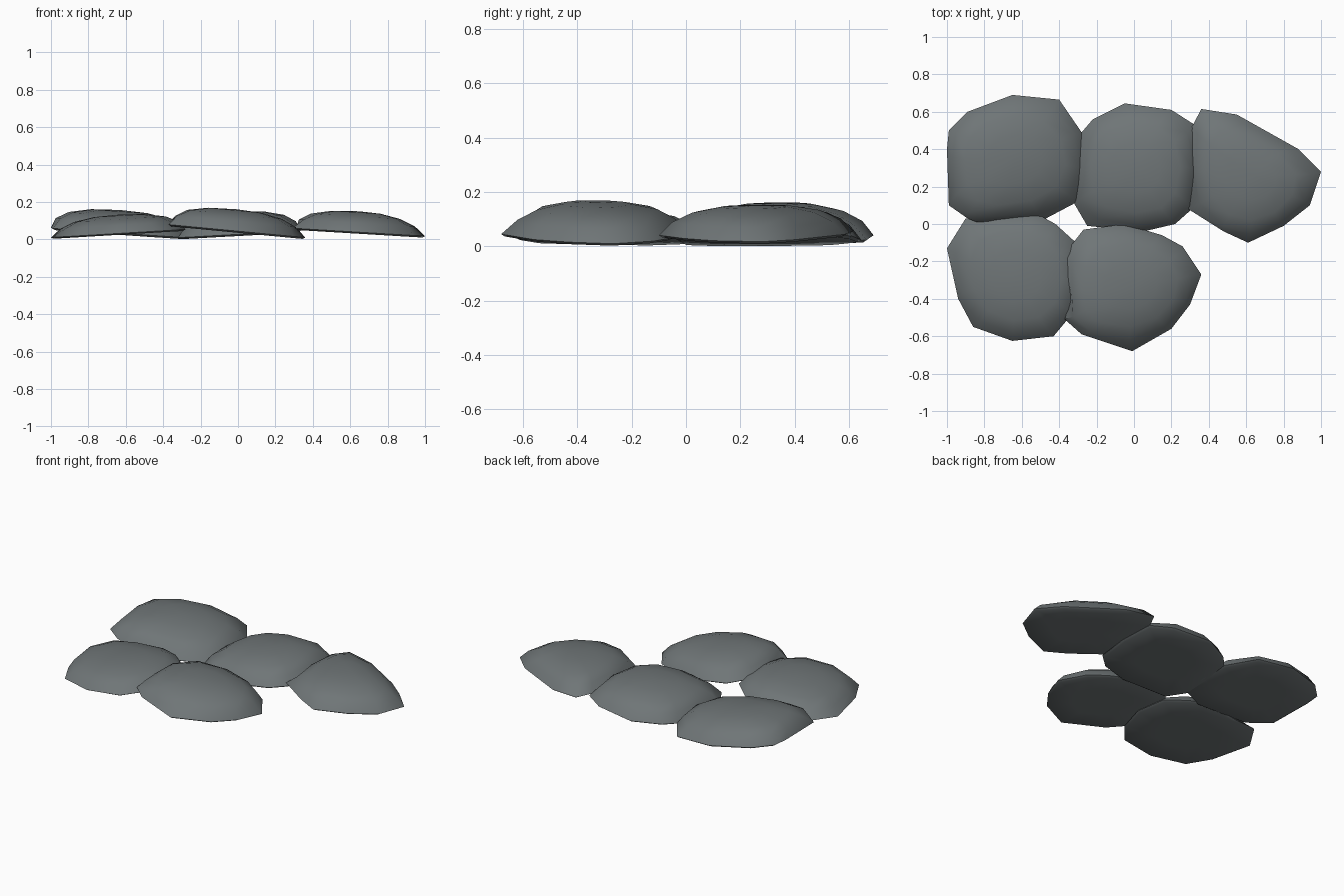
import bpy, bmesh

if "Cube" in bpy.data.objects:
    bpy.data.objects.remove(bpy.data.objects["Cube"])

slate = bpy.data.materials.new("slate grey")
slate.diffuse_color = (0.16, 0.18, 0.185, 1)
slate.use_nodes = True
slate.node_tree.nodes["Principled BSDF"].inputs["Base Color"].default_value = slate.diffuse_color

# (scale of outline, height share, corner rounding passes) from underside to crown
RINGS = [(0.5, 0.0, 0), (0.96, 0.0, 0), (1.0, 0.07, 0), (0.94, 0.48, 1),
         (0.77, 0.77, 2), (0.45, 0.95, 3)]


def rounded(points, passes):
    """Soften the corners of a closed outline."""
    for _ in range(passes):
        n = len(points)
        points = [tuple(0.6 * points[i][k] + 0.2 * (points[i - 1][k] + points[(i + 1) % n][k])
                        for k in (0, 1)) for i in range(n)]
    return points


def stone(name, outline, base, tilt_x, tilt_y, thick):
    """Flat paving stone lofted from its outline, tilted by slopes in x and y."""
    cx = (min(p[0] for p in outline) + max(p[0] for p in outline)) / 2
    cy = (min(p[1] for p in outline) + max(p[1] for p in outline)) / 2
    bm = bmesh.new()

    def vert(x, y, share):
        z = base + tilt_x * (x - cx) + tilt_y * (y - cy) + thick * share
        return bm.verts.new((x, y, max(z, 0.0)))

    rings = [[vert(cx + (x - cx) * s, cy + (y - cy) * s, h) for x, y in rounded(outline, r)]
             for s, h, r in RINGS]
    n = len(outline)
    for low, high in zip(rings, rings[1:]):
        for i in range(n):
            j = (i + 1) % n
            bm.faces.new((low[i], low[j], high[j], high[i]))
    # underside and crown fans
    bottom, top = vert(cx, cy, 0.0), vert(cx, cy, 1.0)
    for i in range(n):
        j = (i + 1) % n
        bm.faces.new((bottom, rings[0][j], rings[0][i]))
        bm.faces.new((top, rings[-1][i], rings[-1][j]))
    bmesh.ops.recalc_face_normals(bm, faces=bm.faces)
    mesh = bpy.data.meshes.new(name)
    bm.to_mesh(mesh)
    bm.free()
    mesh.materials.append(slate)
    ob = bpy.data.objects.new(name, mesh)
    bpy.context.collection.objects.link(ob)
    bpy.ops.object.select_all(action='DESELECT')
    ob.select_set(True)
    bpy.context.view_layer.objects.active = ob
    bpy.ops.object.shade_smooth_by_angle(angle=0.87)


# Back row
stone("back_left_stone",
      [(-1, .40), (-.99, .10), (-.89, .03), (-.84, .01), (-.47, .03), (-.30, .12),
       (-.26, .30), (-.28, .49), (-.40, .665), (-.65, .69), (-.89, .60), (-.99, .50)],
      0.027, -0.07, 0.01, 0.13)
stone("back_middle_stone",
      [(-.31, .30), (-.32, .11), (-.25, -.01), (.05, -.04), (.22, .0), (.31, .08),
       (.335, .30), (.325, .53), (.20, .61), (-.05, .645), (-.22, .56), (-.28, .49)],
      0.018, 0.055, 0.0, 0.13)
stone("back_right_stone",
      [(.31, .30), (.29, .08), (.48, -.04), (.61, -.10), (.80, -.01), (.94, .10),
       (1, .28), (.88, .40), (.55, .585), (.36, .615), (.31, .52)],
      0.03, -0.06, 0.0, 0.12)
# Front row
stone("front_left_stone",
      [(-1, -.13), (-.94, -.40), (-.86, -.55), (-.65, -.625), (-.43, -.60), (-.33, -.48),
       (-.28, -.30), (-.31, -.10), (-.42, .0), (-.52, .055), (-.75, .03), (-.90, .03)],
      0.024, 0.06, 0.0, 0.108)
stone("front_middle_stone",
      [(-.38, -.17), (-.34, -.40), (-.37, -.51), (-.28, -.59), (-.01, -.68), (.20, -.56),
       (.30, -.43), (.36, -.27), (.26, -.12), (.15, -.06), (-.05, 0), (-.27, -.03)],
      0.036, -0.095, 0.0, 0.125)
